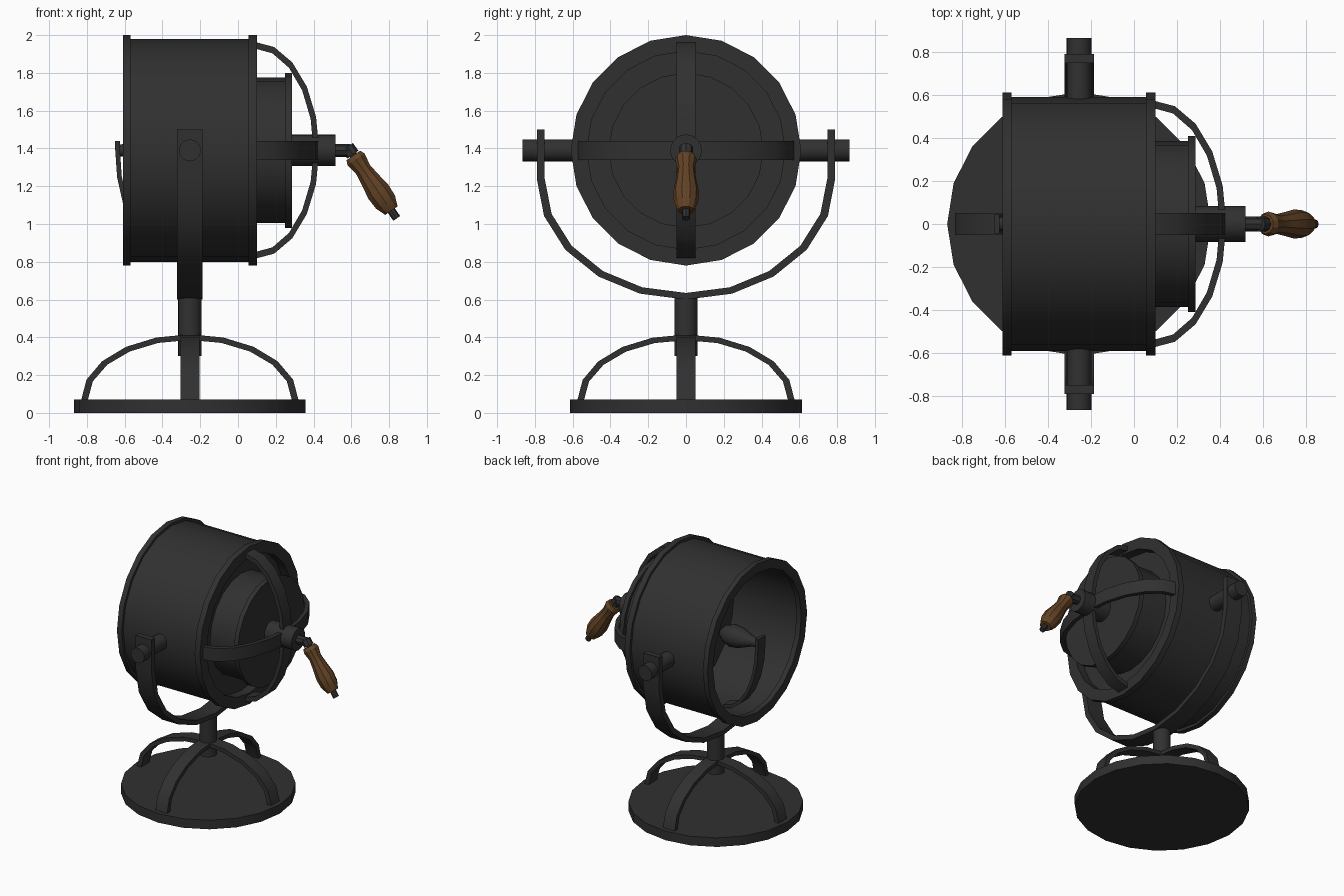
import bpy, bmesh, math
from mathutils import Vector

if "Cube" in bpy.data.objects:
    bpy.data.objects.remove(bpy.data.objects["Cube"])

CX, CZ = -0.255, 1.39      # pivot x and height of the lamp axis


def material(name, rgb):
    m = bpy.data.materials.new(name)
    m.diffuse_color = (*rgb, 1)
    m.use_nodes = True
    m.node_tree.nodes["Principled BSDF"].inputs["Base Color"].default_value = m.diffuse_color
    return m


IRON = material("dark iron", (0.030, 0.030, 0.030))
WOOD = material("brown wood", (0.125, 0.056, 0.019))


def finish(name, bm, mat):
    bmesh.ops.remove_doubles(bm, verts=bm.verts, dist=1e-5)
    bmesh.ops.recalc_face_normals(bm, faces=bm.faces)
    me = bpy.data.meshes.new(name)
    bm.to_mesh(me)
    bm.free()
    ob = bpy.data.objects.new(name, me)
    me.materials.append(mat)
    bpy.context.collection.objects.link(ob)
    return ob


def lathe(name, profile, origin, axis, segs=20, mat=IRON):
    """Turn (distance along axis, radius) points around an axis."""
    axis, origin = Vector(axis).normalized(), Vector(origin)
    e2 = Vector((1, 0, 0)) if abs(axis.y) > 0.9 else Vector((0, 1, 0))
    e1 = e2.cross(axis)
    bm = bmesh.new()
    rings = []
    for t, r in profile:
        c = origin + axis * t
        if r == 0:
            rings.append([bm.verts.new(c)] * segs)
        else:
            rings.append([bm.verts.new(c + (e2 * math.cos(a) + e1 * math.sin(a)) * r)
                          for a in (math.tau * i / segs for i in range(segs))])
    for A, B in zip(rings, rings[1:]):
        for i in range(segs):
            j = (i + 1) % segs
            quad = list(dict.fromkeys((A[i], A[j], B[j], B[i])))
            if len(quad) > 2:
                bm.faces.new(quad)
    return finish(name, bm, mat)


def rod(name, origin, axis, length, r, segs=20, mat=IRON):
    return lathe(name, [(0, 0), (0, r), (length, r), (length, 0)], origin, axis, segs, mat)


def strap(name, outer, inner, place, width):
    """Flat bent bar: outer and inner outlines, place(u, v, w) maps to space."""
    bm = bmesh.new()
    h = width / 2
    rings = [[bm.verts.new(place(*p, w)) for p, w in ((o, -h), (o, h), (i, h), (i, -h))]
             for o, i in zip(outer, inner)]
    for A, B in zip(rings, rings[1:]):
        for k in range(4):
            n = (k + 1) % 4
            bm.faces.new((A[k], A[n], B[n], B[k]))
    bm.faces.new(rings[0])
    bm.faces.new(rings[-1])
    return finish(name, bm, IRON)


def arc(a, b, d0, d1, n):
    return [(a * math.cos(t), b * math.sin(t))
            for t in (math.radians(d0 + (d1 - d0) * i / n) for i in range(n + 1))]


# Base disc, crossed hoops and post
rod("base_disc", (CX, 0, 0), (0, 0, 1), 0.07, 0.613)
out, inn = arc(0.575, 0.347, 0, 180, 10), arc(0.54, 0.317, 0, 180, 10)
strap("base_hoop_x", out, inn, lambda u, v, w: (CX + u, w, 0.069 + v), 0.1)
strap("base_hoop_y", out, inn, lambda u, v, w: (CX + w, u, 0.068 + v), 0.1)
rod("post", (CX, 0, 0.30), (0, 0, 1), 0.315, 0.062)

# Yoke with straight upper arms
out = [(0.79, 0.26)] + arc(0.79, 0.64, 0, -180, 10) + [(-0.79, 0.26)]
inn = [(0.748, 0.26)] + arc(0.748, 0.605, 0, -180, 10) + [(-0.748, 0.26)]
strap("yoke", out, inn, lambda u, v, w: (CX + w, u, 1.24 + v), 0.136)

# Pivot pins
for side, label in ((1, "back"), (-1, "front")):
    rod("pivot_pin_" + label, (CX, side * 0.56, CZ), (0, side, 0), 0.305, 0.058)

# Barrel: open on the left, recessed plate on the right, rims at both ends
lathe("barrel", [(-0.02, 0), (-0.02, 0.56), (-0.57, 0.56), (-0.57, 0.54), (-0.61, 0.54),
                 (-0.61, 0.61), (-0.57, 0.61), (-0.57, 0.59), (0.055, 0.59), (0.055, 0.61),
                 (0.10, 0.61), (0.10, 0.525), (0.03, 0.525), (0.03, 0)],
      (0, 0, CZ), (1, 0, 0))

# Rear housing with flange
lathe("rear_housing", [(0.02, 0), (0.02, 0.385), (0.25, 0.385), (0.25, 0.41),
                       (0.285, 0.41), (0.285, 0)], (0, 0, CZ), (1, 0, 0))

# Guard hoops over the housing
out, inn = arc(0.345, 0.575, -90, 90, 10), arc(0.315, 0.54, -90, 90, 10)
strap("guard_hoop_vertical", out, inn, lambda u, v, w: (0.085 + u, w, CZ + v), 0.1)
strap("guard_hoop_level", out, inn, lambda u, v, w: (0.084 + u, v, CZ + w), 0.1)
rod("shaft_hub", (0.27, 0, CZ), (1, 0, 0), 0.247, 0.084)

# Crank stem, elbow and wooden grip
direction = Vector((0.2, 0, -0.29)).normalized()
rod("crank_stem", (0.51, 0, CZ), (1, 0, 0), 0.085, 0.034, 8)
top = Vector((0.585, 0, 1.40))
rod("crank_rod", top, direction, 0.45, 0.022, 8)
rod("crank_elbow", top - direction * 0.01, direction, 0.05, 0.036, 8)
lathe("wooden_grip", [(0, 0), (0, 0.046), (0.025, 0.058), (0.09, 0.046), (0.15, 0.054),
                      (0.235, 0.068), (0.30, 0.064), (0.355, 0.042), (0.355, 0)],
      top + direction * 0.045, direction, 10, WOOD)

# Bulb inside, held by a curved bracket
lathe("bulb", [(0, 0), (0, 0.03), (0.06, 0.035), (0.17, 0.075), (0.24, 0.083),
               (0.30, 0.062), (0.335, 0.03), (0.345, 0)], (-0.64, 0, CZ), (1, 0, 0), 12)
out = [(-0.30, 0.05)] + arc(0.30, 0.555, 180, 270, 6)
inn = [(-0.275, 0.05)] + arc(0.275, 0.53, 180, 270, 6)
strap("bulb_bracket", out, inn, lambda u, v, w: (-0.35 + u, w, CZ + v), 0.09)

# Smooth the round surfaces and keep hard edges
for ob in bpy.data.objects:
    ob.select_set(True)
    bpy.context.view_layer.objects.active = ob
bpy.ops.object.shade_smooth_by_angle(angle=math.radians(30))
